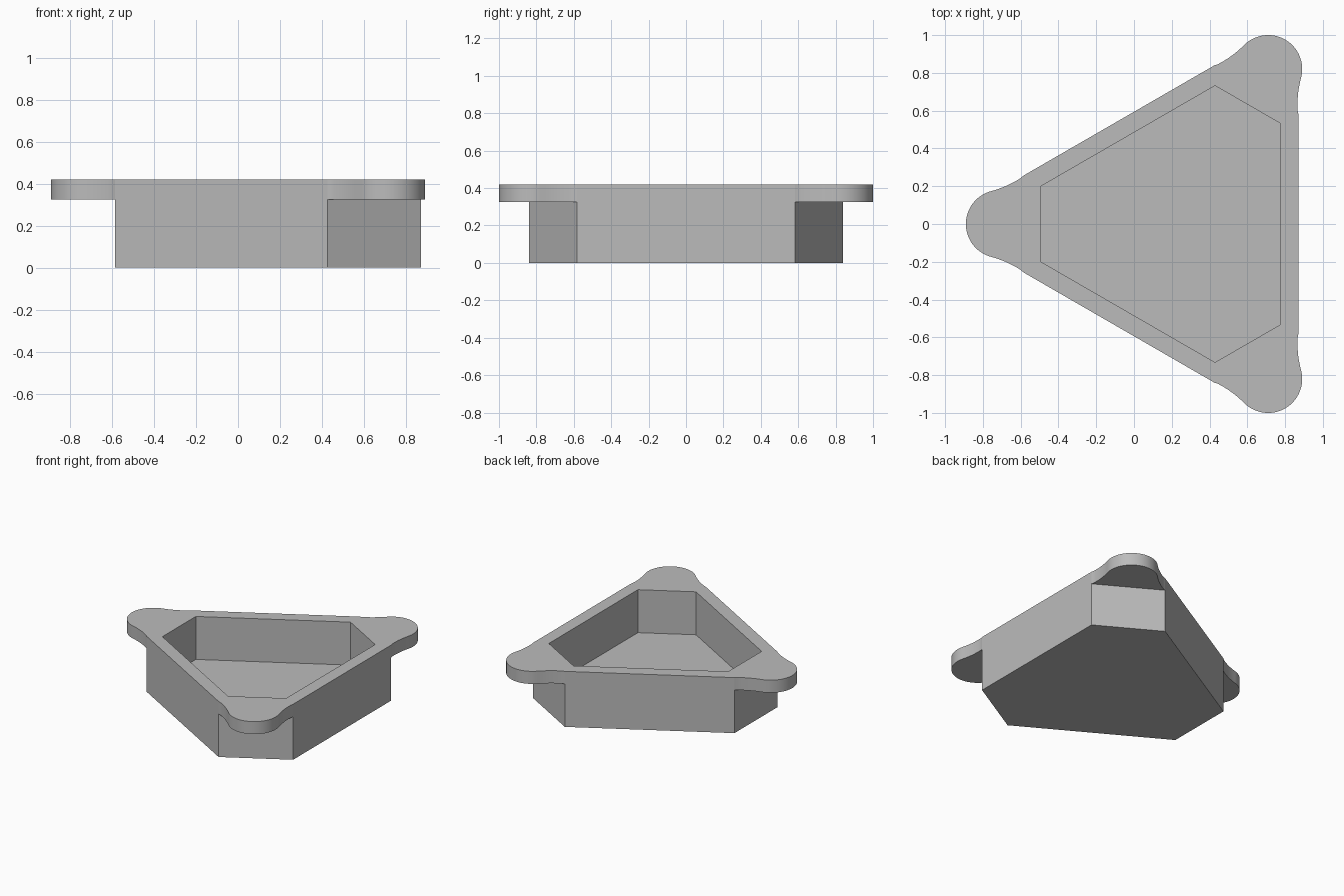
import bpy
import bmesh
from math import sin, cos, pi, sqrt, atan2, radians
from mathutils import Vector

if "Cube" in bpy.data.objects:
    bpy.data.objects.remove(bpy.data.objects["Cube"], do_unlink=True)

# Main dimensions
CENTRE_X = 0.237
TOP, EAR_BASE, FLOOR = 0.42, 0.325, 0.095
OUTER = (0.633, 0.822)      # distance from centre to long and short sides
INNER = (0.538, 0.730)
EAR_DIST, EAR_R, FILLET_R = 0.947, 0.18, 0.56


def half_width(sides):
    long_side, short_side = sides
    return (2 * long_side - short_side) / sqrt(3)


def ear_outline():
    """Half outline from the wall corner, along the fillet, round to the tip."""
    join = radians(75)
    fu = EAR_DIST + (EAR_R + FILLET_R) * cos(join)
    fv = (EAR_R + FILLET_R) * sin(join)
    corner = (OUTER[1], half_width(OUTER))
    start = atan2(corner[1] - fv, corner[0] - fu)
    end = join - pi
    half = [corner]
    for i in range(1, 10):
        a = start + (end - start) * i / 10
        half.append((fu + FILLET_R * cos(a), fv + FILLET_R * sin(a)))
    for i in range(16):
        a = join * (1 - i / 16)
        half.append((EAR_DIST + EAR_R * cos(a), EAR_R * sin(a)))
    tip = [(EAR_DIST + EAR_R, 0)]
    return [(u, -v) for u, v in half] + tip + half[::-1]


bm = bmesh.new()


def ring(points, angle, z):
    """Place local (outward, sideways) points on one arm of the tray."""
    return [bm.verts.new(Vector((CENTRE_X + u * cos(angle) - v * sin(angle),
                                 u * sin(angle) + v * cos(angle), z)))
            for u, v in points]


def short_edge(sides):
    w = half_width(sides)
    return [(sides[1], -w), (sides[1], w)]


arms = []
for k in range(3):
    t = pi / 3 + k * 2 * pi / 3
    arms.append({
        "base": ring(short_edge(OUTER), t, 0),
        "under": ring(ear_outline(), t, EAR_BASE),
        "top": ring(ear_outline(), t, TOP),
        "rim": ring(short_edge(INNER), t, TOP),
        "floor": ring(short_edge(INNER), t, FLOOR),
    })

for k, a in enumerate(arms):
    b = arms[(k + 1) % 3]
    base, under, top, rim, floor = (a[n] for n in ("base", "under", "top", "rim", "floor"))
    # Ear: top, underside and rounded edge
    bm.faces.new(top + rim[::-1])
    bm.faces.new(under[::-1])
    for i in range(len(top) - 1):
        bm.faces.new((under[i], under[i + 1], top[i + 1], top[i])).smooth = True
    # Short walls, outside and inside
    bm.faces.new((base[0], base[1], under[-1], under[0]))
    bm.faces.new((floor[1], floor[0], rim[0], rim[1]))
    # Long walls, outside and inside, with the rim between them
    bm.faces.new((base[1], b["base"][0], b["under"][0], b["top"][0], top[-1], under[-1]))
    bm.faces.new((b["floor"][0], floor[1], rim[1], b["rim"][0]))
    bm.faces.new((top[-1], b["top"][0], b["rim"][0], rim[1]))

# Tray floor and underside
bm.faces.new([v for a in arms for v in a["floor"]])
bm.faces.new([v for a in arms for v in a["base"]][::-1])
bmesh.ops.recalc_face_normals(bm, faces=bm.faces)

mesh = bpy.data.meshes.new("tray")
bm.to_mesh(mesh)
bm.free()

grey = bpy.data.materials.new("plain grey")
grey.use_nodes = True
colour = (0.5, 0.5, 0.5, 1)
grey.diffuse_color = colour
grey.node_tree.nodes["Principled BSDF"].inputs["Base Color"].default_value = colour
mesh.materials.append(grey)

tray = bpy.data.objects.new("three_eared_tray", mesh)
bpy.context.collection.objects.link(tray)
